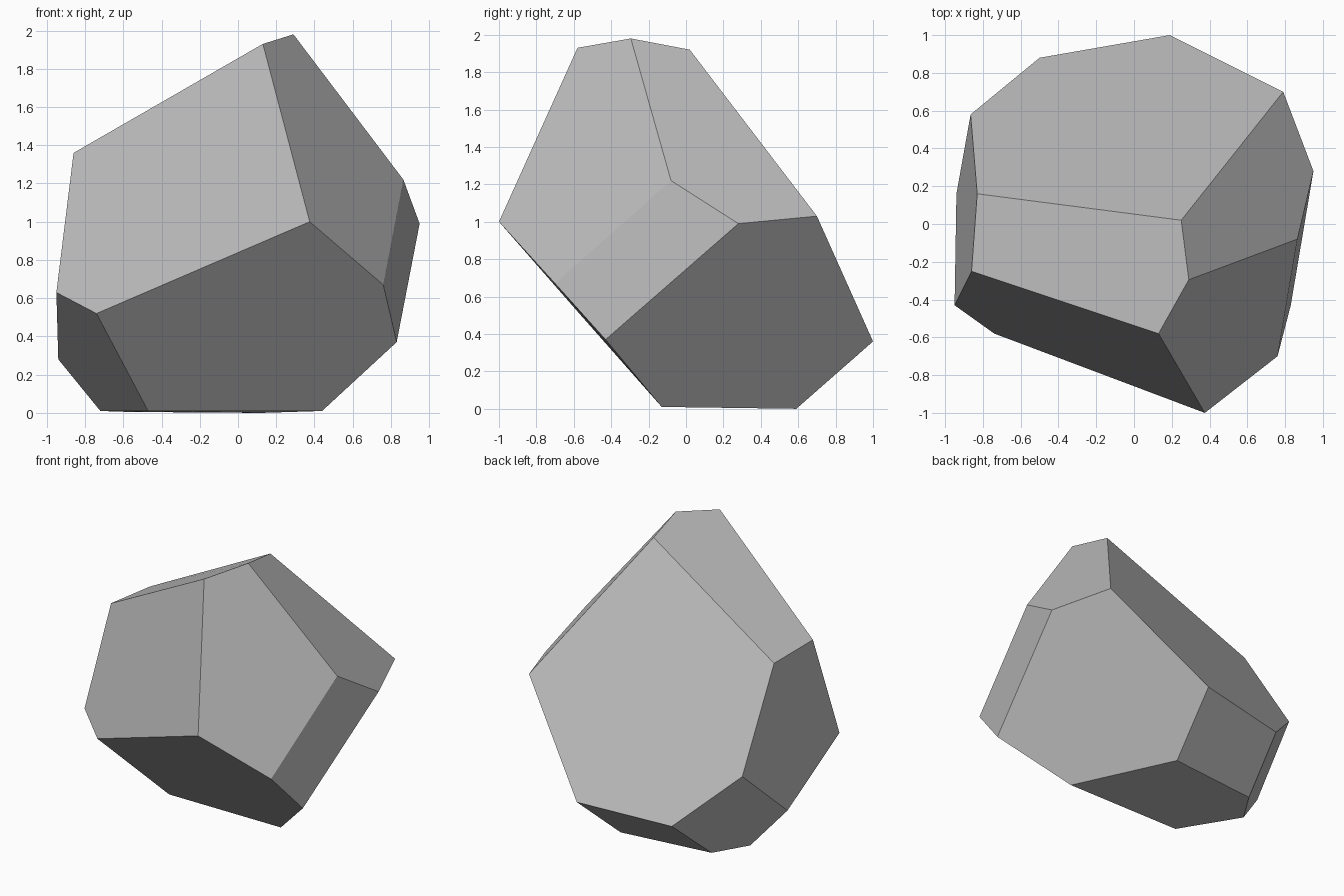
import bpy
import bmesh

# Remove the default object only
cube = bpy.data.objects.get("Cube")
if cube:
    bpy.data.objects.remove(cube, do_unlink=True)

# Stone colour
stone_grey = bpy.data.materials.new("stone_grey")
stone_grey.use_nodes = True
colour = (0.5, 0.5, 0.5, 1.0)
stone_grey.diffuse_color = colour
shader = next(n for n in stone_grey.node_tree.nodes if n.type == "BSDF_PRINCIPLED")
shader.inputs["Base Color"].default_value = colour
shader.inputs["Roughness"].default_value = 0.9

# Corners of the faceted stone, each shared by three facets
corners = {
    # upper ridge and crown
    "A": (0.13, -0.58, 1.93),
    "B": (0.29, -0.295, 1.98),
    "O": (0.25, 0.02, 1.92),
    "K": (-0.86, -0.25, 1.36),
    "R": (-0.83, 0.16, 1.335),
    # middle girdle
    "C": (0.865, -0.08, 1.22),
    "D": (0.95, 0.28, 0.99),
    "P": (0.79, 0.70, 1.03),
    "M": (0.375, -1.0, 1.0),
    "N": (0.76, -0.70, 0.67),
    "L": (-0.74, -0.58, 0.52),
    "J": (-0.95, -0.43, 0.63),
    "T": (-0.865, 0.58, 0.67),
    # lower girdle
    "E": (0.83, -0.43, 0.37),
    "Q": (0.19, 1.0, 0.36),
    "S": (-0.50, 0.88, 0.32),
    "I": (-0.94, 0.16, 0.28),
    # base outline
    "F": (0.44, -0.13, 0.01),
    "G": (-0.47, -0.13, 0.01),
    "H": (-0.72, 0.28, 0.01),
    "V": (-0.57, 0.515, 0.005),
    "U": (0.12, 0.59, 0.0),
}

# Flat facets, each a loop around its corners
facets = {
    "crown": "ABORK",
    "back slope": "OPQSTR",
    "left side": "KRTIJ",
    "front slope": "AMLJK",
    "front undercut": "MNEFGL",
    "front corner undercut": "JLGHI",
    "back corner undercut": "STIHV",
    "back undercut": "QSVU",
    "side undercut": "DPQUFE",
    "side chip": "NCDE",
    "side slope": "BOPDC",
    "front corner slope": "ABCNM",
    "base": "FGHVU",
}

# Build the stone as one closed, flat shaded mesh
bm = bmesh.new()
verts = {name: bm.verts.new(position) for name, position in corners.items()}
for loop in facets.values():
    bm.faces.new([verts[name] for name in loop]).smooth = False
bmesh.ops.recalc_face_normals(bm, faces=bm.faces)

mesh = bpy.data.meshes.new("stone")
bm.to_mesh(mesh)
bm.free()
mesh.materials.append(stone_grey)
stone = bpy.data.objects.new("stone", mesh)
bpy.context.collection.objects.link(stone)
